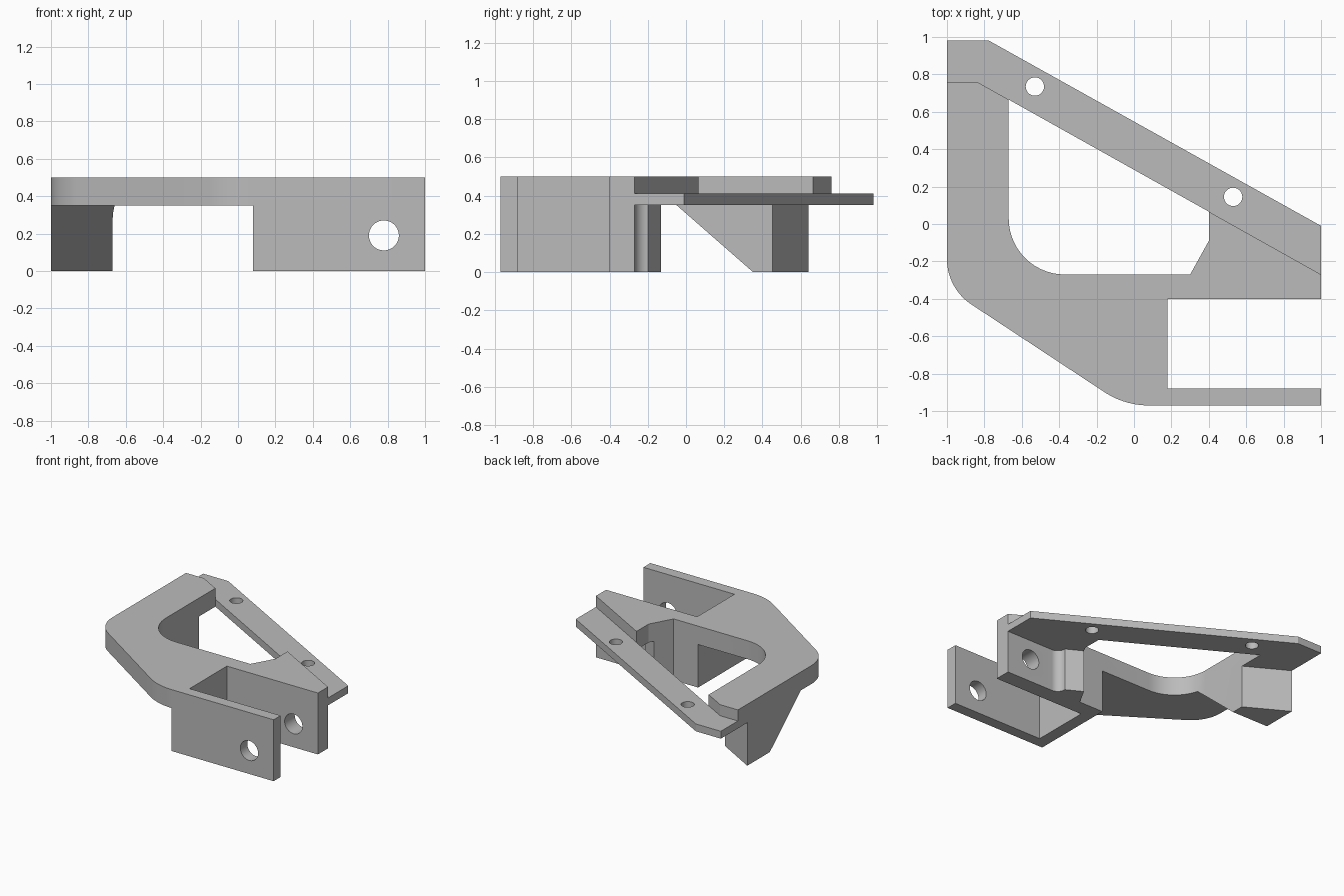
import bpy, bmesh, math
from mathutils import Vector

cube = bpy.data.objects.get("Cube")
if cube:
    bpy.data.objects.remove(cube, do_unlink=True)

grey = bpy.data.materials.new("plain grey")
grey.use_nodes = True
COLOUR = (0.5, 0.5, 0.5, 1)
grey.diffuse_color = COLOUR
grey.node_tree.nodes["Principled BSDF"].inputs["Base Color"].default_value = COLOUR


def rounded(points, steps=14):
    """Outline from (x, y) corners; a third value is a fillet radius."""
    out = []
    for i, p in enumerate(points):
        c = Vector(p[:2])
        if len(p) == 2:
            out.append(c)
            continue
        a = (Vector(points[i - 1][:2]) - c).normalized()
        b = (Vector(points[(i + 1) % len(points)][:2]) - c).normalized()
        half = a.angle(b) / 2
        centre = c + (a + b).normalized() * p[2] / math.sin(half)
        start = c + a * p[2] / math.tan(half) - centre
        end = c + b * p[2] / math.tan(half) - centre
        sweep = start.angle(end)
        for k in range(steps + 1):
            t = k / steps
            out.append(centre + (start * math.sin((1 - t) * sweep)
                                 + end * math.sin(t * sweep)) / math.sin(sweep))
    return out


def prism(name, points, z0, z1, slope=None):
    """Extrude an outline upward, optionally trimmed by a (point, normal) plane."""
    bm = bmesh.new()
    face = bm.faces.new([bm.verts.new((p.x, p.y, z0)) for p in rounded(points)])
    top = bmesh.ops.extrude_face_region(bm, geom=[face])["geom"]
    verts = [v for v in top if isinstance(v, bmesh.types.BMVert)]
    bmesh.ops.translate(bm, verts=verts, vec=(0, 0, z1 - z0))
    if slope:
        bmesh.ops.bisect_plane(bm, geom=bm.verts[:] + bm.edges[:] + bm.faces[:],
                               plane_co=slope[0], plane_no=slope[1], clear_outer=True)
        bmesh.ops.holes_fill(bm, edges=[e for e in bm.edges if e.is_boundary], sides=0)
    bmesh.ops.recalc_face_normals(bm, faces=bm.faces[:])
    mesh = bpy.data.meshes.new(name)
    bm.to_mesh(mesh)
    bm.free()
    mesh.materials.append(grey)
    obj = bpy.data.objects.new(name, mesh)
    bpy.context.collection.objects.link(obj)
    return obj


def cylinder(name, centre, radius, depth, tilt=0):
    bpy.ops.mesh.primitive_cylinder_add(vertices=48, radius=radius, depth=depth,
                                        location=centre, rotation=(tilt, 0, 0))
    obj = bpy.context.object
    obj.name = name
    obj.data.materials.append(grey)
    return obj


def combine(target, other, operation):
    other.hide_render = True
    mod = target.modifiers.new(operation.lower(), 'BOOLEAN')
    mod.operation, mod.solver, mod.object = operation, 'EXACT', other
    bpy.context.view_layer.objects.active = target
    bpy.ops.object.modifier_apply(modifier=mod.name)
    bpy.data.objects.remove(other, do_unlink=True)


def diagonal(x):
    """Height in plan of the step between the arm and the flange."""
    return -0.27 - 0.56 * (x - 1)


UNDER, STEP, TOP = 0.35, 0.41, 0.50

# Main plate with the full outer outline
bracket = prism("bracket", [(-1, 0.98), (-1, -0.344, 0.29), (-0.05, -0.97, 0.43),
                            (1, -0.97), (1, -0.01), (-0.775, 0.98)], UNDER, TOP)

# Clevis block hanging below the plate, with a relieved rear corner
clevis = prism("clevis", [(0.08, -0.97), (1, -0.97), (1, -0.27), (0.505, -0.27, 0.068),
                          (0.505, -0.2), (0.3, -0.087), (0.08, -0.1)], 0, UNDER)
combine(bracket, clevis, 'UNION')

# Leg below the side arm, with a sloping front
leg = prism("leg", [(-1, -0.25), (-0.55, -0.25), (-0.55, 0.385), (-1, 0.64)], 0, UNDER,
            slope=((0, -0.05, UNDER), (0, -UNDER, -0.4)))
combine(bracket, leg, 'UNION')

# Step down to the thin diagonal flange
step = prism("step_cutter", [(-1.1, 0.76), (-0.84, 0.76), (-0.67, diagonal(-0.67)),
                             (-0.6, 0.58), (0.3, 0.08), (0.4, diagonal(0.4)),
                             (1.1, diagonal(1.1)), (1.1, 1.1), (-1.1, 1.1)], STEP, 0.7)
combine(bracket, step, 'DIFFERENCE')

# Open window and clevis slot
window = prism("window_cutter", [(0.4, diagonal(0.4)), (0.4, -0.09), (0.3, -0.27),
                                 (-0.67, -0.27, 0.3), (-0.67, diagonal(-0.67))], -0.1, 0.8)
combine(bracket, window, 'DIFFERENCE')
slot = prism("slot_cutter", [(0.18, -0.88), (1.1, -0.88), (1.1, -0.4), (0.18, -0.4)], -0.1, 0.8)
combine(bracket, slot, 'DIFFERENCE')

# Pin bore through both lugs and the flange screw holes
combine(bracket, cylinder("pin_cutter", (0.78, -0.65, 0.19), 0.08, 1, math.pi / 2), 'DIFFERENCE')
for x, y in ((-0.53, 0.735), (0.53, 0.145)):
    combine(bracket, cylinder("screw_cutter", (x, y, 0.38), 0.049, 0.4), 'DIFFERENCE')

# Smooth fillets and bores, sharp edges elsewhere
bpy.ops.object.select_all(action='DESELECT')
bracket.select_set(True)
bpy.context.view_layer.objects.active = bracket
bpy.ops.object.shade_smooth_by_angle(angle=math.radians(25))
